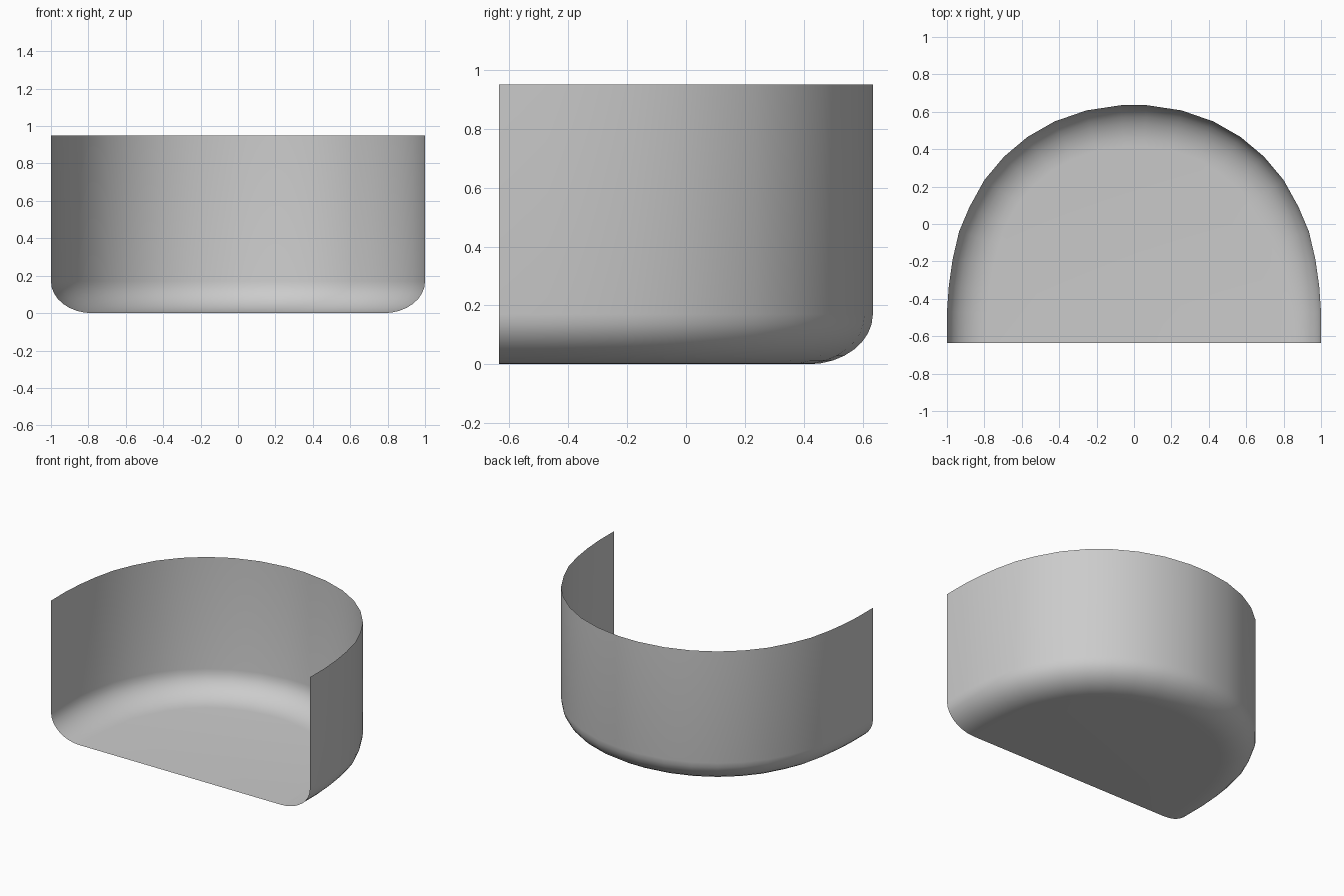
import bpy
import bmesh
import math
from mathutils import Vector

if "Cube" in bpy.data.objects:
    bpy.data.objects.remove(bpy.data.objects["Cube"])

HEIGHT = 0.95
FILLET_IN, FILLET_UP, STEPS = 0.22, 0.17, 8

# Right half of the wall outline, front edge to back centre, then mirrored
half = [(1, -0.635), (1, -0.47), (0.99, -0.33), (0.97, -0.19), (0.935, -0.04),
        (0.88, 0.09), (0.80, 0.235), (0.695, 0.36), (0.57, 0.465),
        (0.425, 0.548), (0.255, 0.607), (0.07, 0.635)]
outline = [Vector(p) for p in half] + [Vector((-x, y)) for x, y in reversed(half)]


def inward(i):
    """Inward normal of the outline; the two open ends stay in the front plane."""
    if i in (0, len(outline) - 1):
        return Vector((-math.copysign(1, outline[i].x), 0))
    t = (outline[i + 1] - outline[i - 1]).normalized()
    return Vector((-t.y, t.x))


# Wall profile: (inset, height) from the rim down through the rounded base edge
profile = [(0, HEIGHT)]
for k in range(STEPS + 1):
    a = math.pi / 2 * k / STEPS
    profile.append((FILLET_IN * (1 - math.cos(a)), FILLET_UP * (1 - math.sin(a))))

# Sweep the profile around the outline
bm = bmesh.new()
rings = []
for inset, z in profile:
    ring = []
    for i, p in enumerate(outline):
        q = p + inward(i) * inset
        ring.append(bm.verts.new((q.x, q.y, z)))
    rings.append(ring)
for upper, lower in zip(rings, rings[1:]):
    for i in range(len(outline) - 1):
        bm.faces.new((upper[i], lower[i], lower[i + 1], upper[i + 1]))

# Flat floor
bm.faces.new(rings[-1])
bmesh.ops.recalc_face_normals(bm, faces=bm.faces)

mesh = bpy.data.meshes.new("open_front_tub")
bm.to_mesh(mesh)
bm.free()
tub = bpy.data.objects.new("open_front_tub", mesh)
bpy.context.collection.objects.link(tub)
bpy.context.view_layer.objects.active = tub
tub.select_set(True)
bpy.ops.object.shade_smooth_by_angle(angle=math.radians(40))
